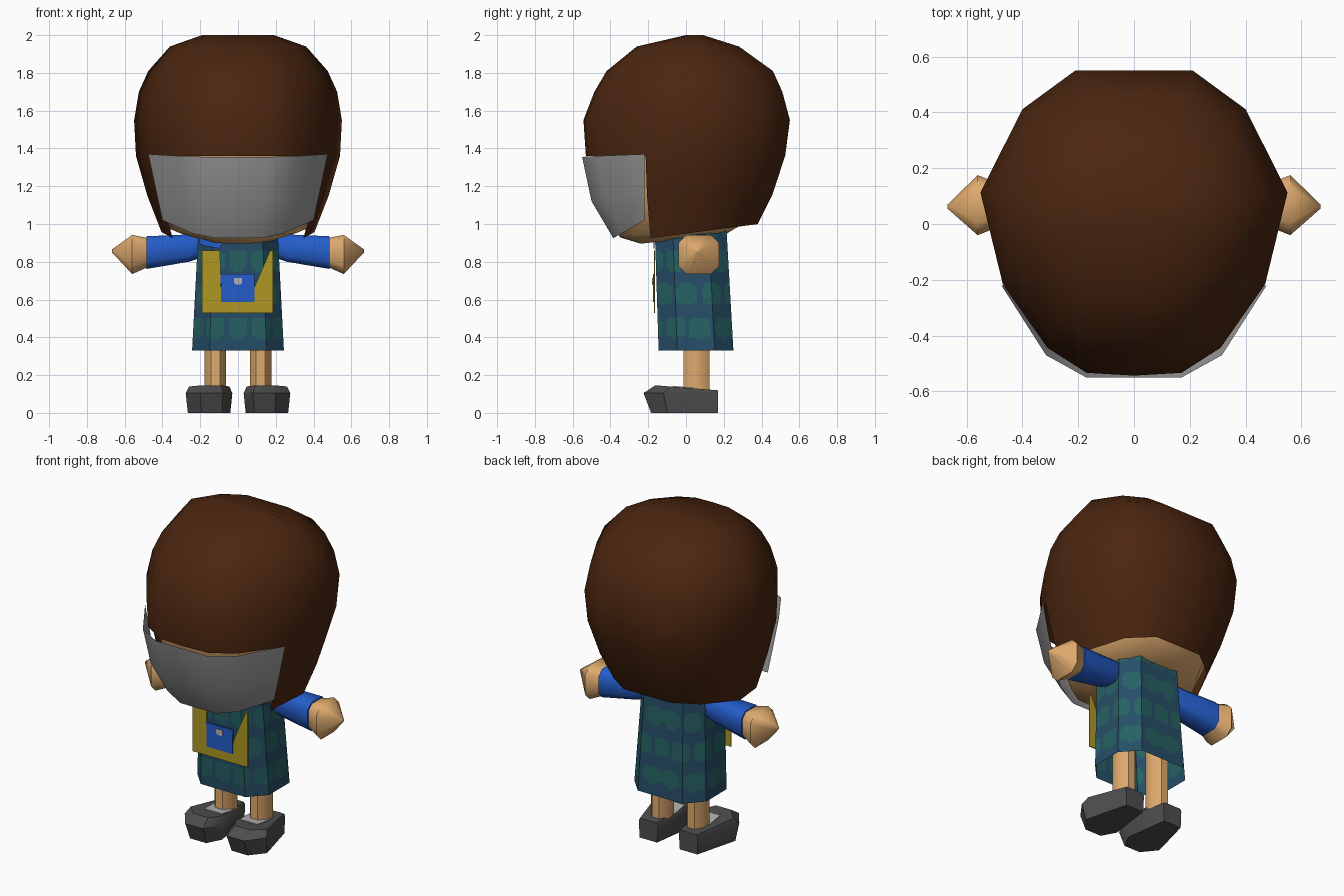
import bpy, bmesh, math
from mathutils import Vector

if "Cube" in bpy.data.objects:
    bpy.data.objects.remove(bpy.data.objects["Cube"])


def material(name, r, g, b):
    m = bpy.data.materials.new(name)
    m.diffuse_color = (r, g, b, 1)
    m.use_nodes = True
    m.node_tree.nodes["Principled BSDF"].inputs["Base Color"].default_value = m.diffuse_color
    return m


BROWN = material("dark brown", 0.07, 0.019, 0.005)
GREY = material("visor grey", 0.33, 0.33, 0.33)
SKIN = material("skin tan", 0.73, 0.40, 0.155)
BLUE = material("sleeve blue", 0.018, 0.11, 0.60)
NAVY = material("tunic blue", 0.019, 0.075, 0.135)
TEAL = material("tunic teal", 0.019, 0.12, 0.125)
GOLD = material("bag yellow", 0.43, 0.31, 0.018)
DARK = material("shoe charcoal", 0.075, 0.075, 0.075)
LIGHT = material("light grey", 0.45, 0.45, 0.45)


def finish(name, bm, mats, angle=50):
    bmesh.ops.recalc_face_normals(bm, faces=bm.faces)
    me = bpy.data.meshes.new(name)
    bm.to_mesh(me)
    bm.free()
    for m in mats:
        me.materials.append(m)
    me.shade_smooth()
    me.set_sharp_from_angle(angle=math.radians(angle))
    ob = bpy.data.objects.new(name, me)
    bpy.context.collection.objects.link(ob)
    return ob


def loft(rings, closed=True, caps=(True, True)):
    """Skin a list of equal-length point rings."""
    bm = bmesh.new()
    rows = [[bm.verts.new(p) for p in ring] for ring in rings]
    n = len(rows[0])
    for a, b in zip(rows, rows[1:]):
        for i in range(n if closed else n - 1):
            j = (i + 1) % n
            bm.faces.new((a[i], a[j], b[j], b[i]))
    if caps[0]:
        bm.faces.new(rows[0])
    if caps[1]:
        bm.faces.new(rows[-1])
    return bm


def plate(name, points, y, mat, thick=0.006):
    """Thin upright panel whose front is at y; points are (x, z)."""
    bm = loft([[(x, y, z) for x, z in points],
               [(x, y + thick, z) for x, z in points]])
    return finish(name, bm, [mat], 30)


# Plan outline shared by helmet and head
HALF = [(0.21, 0.56), (0.40, 0.42), (0.55, 0.12), (0.47, -0.21), (0.31, -0.44), (0.17, -0.53)]
OUTLINE = HALF + [(0, -0.54)] + [(-x, y) for x, y in reversed(HALF)]


def head_ring(z, half, front, back, tilt=0.0):
    ring = []
    for x, y in OUTLINE:
        yy = front + (y + 0.54) / 1.10 * (back - front)
        ring.append((x / 0.55 * half, yy, z + tilt * yy))
    return ring


# Helmet: round shell with an opening for the face
bm = loft([
    head_ring(2.0, 0.19, 0.0, 0.09),
    head_ring(1.94, 0.36, -0.26, 0.28),
    head_ring(1.81, 0.475, -0.42, 0.46),
    head_ring(1.70, 0.525, -0.485, 0.51),
    head_ring(1.55, 0.55, -0.543, 0.55),
    head_ring(1.36, 0.54, -0.53, 0.525),
    head_ring(1.15, 0.48, -0.49, 0.455),
    head_ring(0.95, 0.405, -0.43, 0.38, 0.13)], caps=(True, False))
face_opening = [f for f in bm.faces
                if f.calc_center_median().z < 1.35 and f.calc_center_median().y < -0.24]
bmesh.ops.delete(bm, geom=face_opening, context='FACES')
finish("helmet", bm, [BROWN], 80)

# Head inside the helmet
finish("head", loft([
    head_ring(1.42, 0.50, -0.49, 0.48),
    head_ring(1.15, 0.44, -0.42, 0.40),
    head_ring(0.975, 0.375, -0.35, 0.33, 0.13),
    head_ring(0.92, 0.20, -0.24, 0.20, 0.10)]), [SKIN], 60)


# Visor: curved open band across the face
def mirrored(half):
    return half + [(-x, y, z) for x, y, z in reversed(half)]


finish("visor", loft([
    mirrored([(0.475, -0.22, 1.37), (0.315, -0.47, 1.36), (0.17, -0.55, 1.355)]),
    mirrored([(0.435, -0.22, 1.18), (0.29, -0.43, 1.14), (0.15, -0.50, 1.12)]),
    mirrored([(0.40, -0.22, 1.02), (0.24, -0.34, 0.95), (0.12, -0.385, 0.925)])],
    closed=False, caps=(False, False)), [GREY], 60)

# Tunic: tapered eight-sided tube, finely cut for the patch pattern
OCTAGON = [(0.62, -1), (1, -0.5), (1, 0.5), (0.62, 1), (-0.62, 1), (-1, 0.5), (-1, -0.5), (-0.62, -1)]
SUB, ROWS = 12, 44


def tunic_ring(t):
    z = 0.33 + 0.63 * t
    hx, hy = 0.243 - 0.033 * t, 0.198 - 0.008 * t
    cy = 0.053 - 0.028 * t
    ring = []
    for i, a in enumerate(OCTAGON):
        p, q = Vector(a), Vector(OCTAGON[(i + 1) % 8])
        for k in range(SUB):
            c = p.lerp(q, k / SUB)
            ring.append((c.x * hx, cy + c.y * hy, z))
    return ring


bm = loft([tunic_ring(r / ROWS) for r in range(ROWS + 1)], caps=(False, True))
for f in bm.faces:
    c = f.calc_center_median()
    row = round((c.z - 0.45) / 0.178)
    dz = (c.z - 0.45 - row * 0.178) / 0.056
    u = math.atan2(c.x, -(c.y - 0.04)) / math.tau * 11 + 0.5 * (row % 2)
    du = (u - round(u)) / 0.43
    f.material_index = 1 if abs(du) ** 3 + abs(dz) ** 3 < 1 and len(f.verts) == 4 else 0
finish("tunic", bm, [NAVY, TEAL], 30)

# Apron bag on the front, with a pocket, clasp and shoulder strap
plate("bag_panel", [(-0.19, 0.86), (-0.095, 0.86), (-0.09, 0.60), (0.085, 0.60), (0.085, 0.66),
                    (0.17, 0.86), (0.185, 0.86), (0.185, 0.53), (-0.19, 0.53)], -0.17, GOLD)
plate("bag_pocket", [(-0.092, 0.735), (0.088, 0.735), (0.086, 0.587), (-0.09, 0.587)], -0.176, BLUE)
plate("pocket_clasp", [(-0.022, 0.715), (0.022, 0.715), (0.022, 0.69), (0.012, 0.68),
                       (-0.012, 0.68), (-0.022, 0.69)], -0.18, LIGHT, 0.004)
plate("shoulder_strap", [(-0.215, 0.945), (-0.17, 0.945), (-0.08, 0.90), (-0.10, 0.87), (-0.20, 0.89)],
      -0.172, BLUE)


# Limbs, one set per side
def box_ring(x, y0, y1, z0, z1):
    b = 0.2
    pts = [(y0, z0 + b * (z1 - z0)), (y0, z1 - b * (z1 - z0)), (y0 + b * (y1 - y0), z1),
           (y1 - b * (y1 - y0), z1), (y1, z1 - b * (z1 - z0)), (y1, z0 + b * (z1 - z0)),
           (y1 - b * (y1 - y0), z0), (y0 + b * (y1 - y0), z0)]
    return [(x, y, z) for y, z in pts]


SHOE = [(0.03, -0.12), (0.08, -0.225), (0.20, -0.225), (0.277, -0.12), (0.20, 0.17), (0.07, 0.17)]


def shoe_ring(scale, z, tilt=0.0):
    ring = []
    for x, y in SHOE:
        yy = y if y > 0 else y * scale
        ring.append((0.148 + (x - 0.148) * (0.5 + 0.5 * scale), yy, z - tilt * (yy + 0.15)))
    return ring


def add(name, bm, side, mats, angle=50):
    for v in bm.verts:
        v.co.x *= side
    finish(name, bm, mats, angle)


for side, tag in ((1, "right"), (-1, "left")):
    add(tag + "_sleeve", loft([
        box_ring(0.17, 0.02, 0.11, 0.83, 0.95),
        box_ring(0.26, -0.01, 0.13, 0.80, 0.945),
        box_ring(0.485, -0.02, 0.155, 0.762, 0.935)]), side, [BLUE])
    add(tag + "_hand", loft([
        box_ring(0.47, -0.005, 0.14, 0.775, 0.925),
        box_ring(0.56, -0.04, 0.175, 0.735, 0.942),
        box_ring(0.668, 0.055, 0.07, 0.85, 0.865)]), side, [SKIN])
    leg = [[(0.12 + 0.062 * math.cos(a), 0.055 + 0.075 * math.sin(a), z)
            for a in (math.tau * k / 8 + math.pi / 8 for k in range(8))] for z in (0.10, 0.5)]
    add(tag + "_leg", loft(leg), side, [SKIN])
    add(tag + "_shoe", loft([shoe_ring(0.82, 0.0), shoe_ring(1.0, 0.105),
                             shoe_ring(0.72, 0.145, 0.08)]), side, [DARK], 35)
    # Pale tongue in front of the ankle
    tongue = [(0.06, -0.07), (0.18, -0.07), (0.19, 0.04), (0.05, 0.04)]
    add(tag + "_shoe_tongue", loft([[(x, y, z - 0.08 * (y + 0.15)) for x, y in tongue]
                                    for z in (0.143, 0.149)]), side, [LIGHT], 30)
